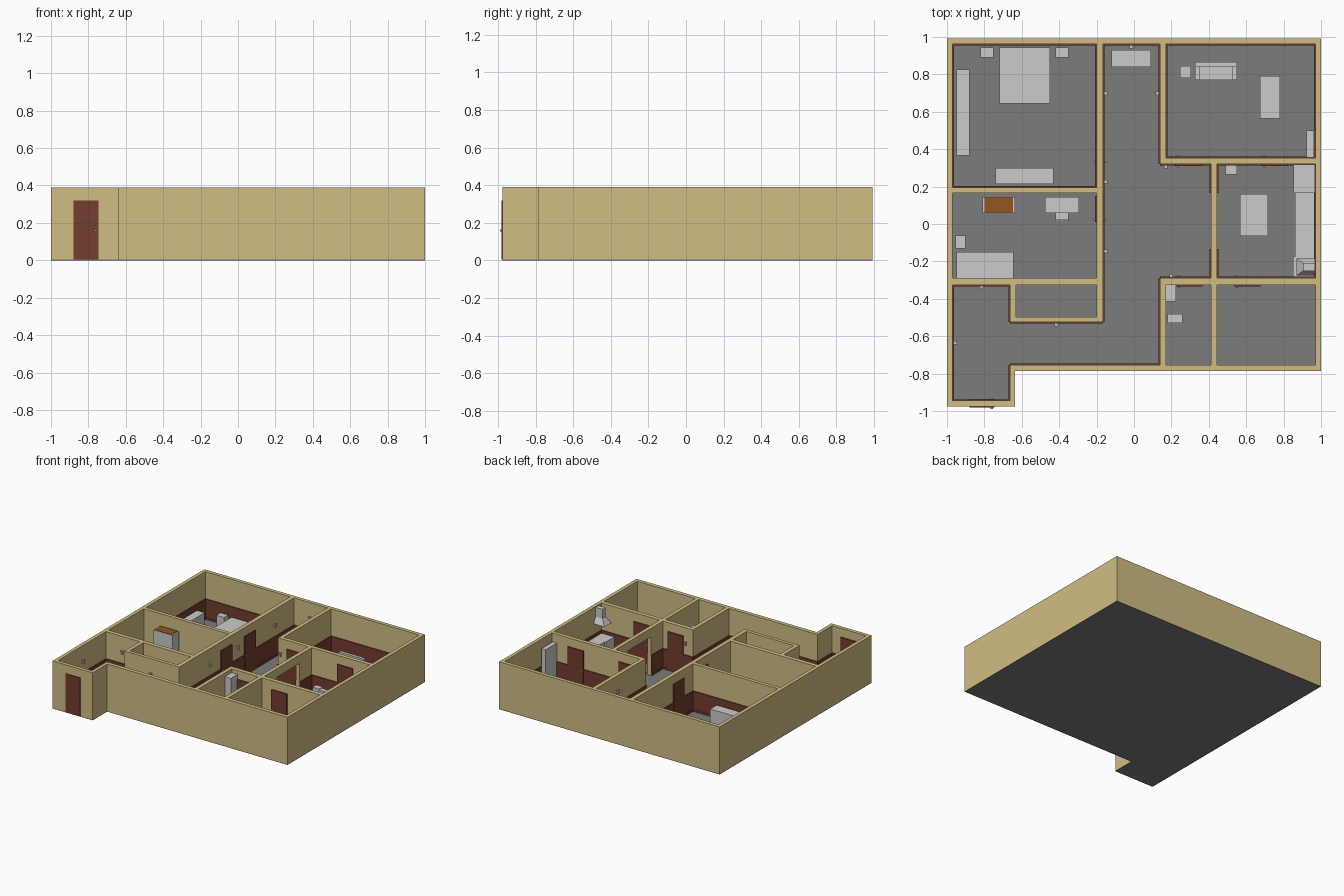
import bpy, bmesh

if "Cube" in bpy.data.objects:
    bpy.data.objects.remove(bpy.data.objects["Cube"])

H, FLOOR = 0.39, 0.004


def material(name, rgb):
    m = bpy.data.materials.new(name)
    m.diffuse_color = (*rgb, 1)
    m.use_nodes = True
    m.node_tree.nodes["Principled BSDF"].inputs["Base Color"].default_value = m.diffuse_color
    return m


TAN = material("tan_plaster", (0.64, 0.51, 0.23))
DARK = material("dark_floor", (0.2, 0.2, 0.2))
RED = material("red_wood", (0.17, 0.047, 0.03))
BROWN = material("brown_wood", (0.3, 0.09, 0.014))
BRASS = material("brass", (0.6, 0.45, 0.2))


def finish(name, bm, mat=None):
    bmesh.ops.recalc_face_normals(bm, faces=bm.faces)
    me = bpy.data.meshes.new(name)
    bm.to_mesh(me)
    bm.free()
    ob = bpy.data.objects.new(name, me)
    bpy.context.collection.objects.link(ob)
    if mat:
        me.materials.append(mat)
    return ob


def add_box(bm, x0, x1, y0, y1, z0, z1, taper=None):
    # taper: (x0, x1, y0, y1) of the top face, if different
    tx0, tx1, ty0, ty1 = taper or (x0, x1, y0, y1)
    lo = [bm.verts.new((x, y, z0)) for x, y in ((x0, y0), (x1, y0), (x1, y1), (x0, y1))]
    hi = [bm.verts.new((x, y, z1)) for x, y in ((tx0, ty0), (tx1, ty0), (tx1, ty1), (tx0, ty1))]
    bm.faces.new(lo[::-1])
    bm.faces.new(hi)
    for i in range(4):
        j = (i + 1) % 4
        bm.faces.new((lo[i], lo[j], hi[j], hi[i]))


def boxes(name, parts, mat=None):
    bm = bmesh.new()
    for p in parts:
        add_box(bm, *p)
    return finish(name, bm, mat)


def prism(name, pts, z0, z1, mat=None):
    bm = bmesh.new()
    face = bm.faces.new([bm.verts.new((x, y, z0)) for x, y in pts])
    ext = bmesh.ops.extrude_face_region(bm, geom=[face])["geom"]
    bmesh.ops.translate(bm, vec=(0, 0, z1 - z0),
                        verts=[v for v in ext if isinstance(v, bmesh.types.BMVert)])
    return finish(name, bm, mat)


def rect(x0, x1, y0, y1):
    return [(x0, y0), (x1, y0), (x1, y1), (x0, y1)]


# Floor slab and wall block, with the rooms cut out of the block
outline = [(-1, -0.975), (-0.635, -0.975), (-0.635, -0.787), (1, -0.787), (1, 0.992), (-1, 0.992)]
hall = [(0.412, 0.165), (0.412, 0.32), (0.139, 0.32), (0.139, 0.962), (-0.166, 0.962),
        (-0.166, -0.525), (-0.663, -0.525), (-0.663, -0.325), (-0.97, -0.325), (-0.97, -0.945),
        (-0.663, -0.945), (-0.663, -0.755), (0.139, -0.755), (0.139, -0.29), (0.412, -0.29),
        (0.412, -0.135)]
kitchen = [(0.444, -0.135), (0.444, -0.29), (0.97, -0.29), (0.97, 0.32), (0.444, 0.32), (0.444, 0.165)]
bedroom = rect(-0.97, -0.2, 0.195, 0.962)
living = rect(0.171, 0.97, 0.353, 0.962)
plain_rooms = [rect(-0.97, -0.2, -0.29, 0.165), rect(-0.631, -0.2, -0.497, -0.325),
               rect(0.171, 0.412, -0.755, -0.325), rect(0.444, 0.97, -0.755, -0.325)]

prism("floor", outline, 0, FLOOR, DARK)
walls = prism("walls", outline, FLOOR, H, TAN)
cutters = [prism("room_cutter", r, -0.1, 0.6) for r in [hall, kitchen, bedroom, living] + plain_rooms]
cutters.append(prism("archway_cutter", rect(0.40, 0.456, -0.135, 0.165), -0.1, 0.32))
for c in cutters:
    c.hide_render = True
    mod = walls.modifiers.new("cut", "BOOLEAN")
    mod.object, mod.operation, mod.solver = c, "DIFFERENCE", "EXACT"
dg = bpy.context.evaluated_depsgraph_get()
cut_mesh = bpy.data.meshes.new_from_object(walls.evaluated_get(dg))
walls.modifiers.clear()
walls.data = cut_mesh
cut_mesh.materials.clear()
cut_mesh.materials.append(TAN)
for p in cut_mesh.polygons:
    p.material_index = 0
for c in cutters:
    bpy.data.objects.remove(c)


# Wood panelling along the room edges (room on the left of each edge)
def panelling(name, pts, closed):
    parts = []
    for i in range(len(pts) if closed else len(pts) - 1):
        (ax, ay), (bx, by) = pts[i], pts[(i + 1) % len(pts)]
        length = abs(bx - ax) + abs(by - ay)
        nx, ny = -(by - ay) / length, (bx - ax) / length
        for t, z0, z1 in ((0.005, FLOOR, 0.16), (0.008, 0.16, 0.17), (0.008, FLOOR, 0.02)):
            xs, ys = sorted((ax, bx)), sorted((ay, by))
            parts.append((min(xs[0], xs[0] + nx * t), max(xs[1], xs[1] + nx * t),
                          min(ys[0], ys[0] + ny * t), max(ys[1], ys[1] + ny * t), z0, z1))
    boxes(name, parts, RED)


panelling("hall_panelling", hall, False)
panelling("kitchen_panelling", kitchen, False)
panelling("bedroom_panelling", bedroom, True)
panelling("living_panelling", living, True)


# Doors: slab through the wall, with a knob on each side
def door(name, axis, start, w0, w1, out=0.009):
    a, b, k = start, start + 0.14, start + 0.015
    slab = (a, b, w0 - out, w1 + out)
    knob = (k - 0.005, k + 0.005, w0 - out - 0.008, w1 + out + 0.008)
    if axis == "y":
        slab, knob = slab[2:] + slab[:2], knob[2:] + knob[:2]
    boxes(name, [(*slab, FLOOR, 0.32)], RED)
    boxes(name + "_knob", [(*knob, 0.155, 0.166)], BRASS)


door("bedroom_door", "y", 0.315, -0.2, -0.166)
door("study_door", "y", 0.01, -0.2, -0.166)
door("bathroom_door", "x", 0.225, -0.325, -0.29)
door("utility_door", "x", 0.535, -0.325, -0.29)
door("living_door", "x", 0.22, 0.32, 0.353)
door("kitchen_door", "x", 0.68, 0.32, 0.353)
boxes("front_door", [(-0.88, -0.745, -0.98, -0.936, FLOOR, 0.32)], RED)
boxes("front_door_knob", [(-0.767, -0.753, -0.99, -0.93, 0.155, 0.165)], BRASS)

# Wall lamps: arm and flared shade
for i, (x, y, dx, dy) in enumerate([
        (-0.166, 0.70, 1, 0), (0.139, 0.70, -1, 0), (-0.166, 0.225, 1, 0), (-0.166, -0.145, 1, 0),
        (0.17, 0.32, 0, -1), (0.20, -0.29, 0, 1), (-0.97, -0.635, 1, 0), (-0.815, -0.325, 0, -1),
        (-0.415, -0.525, 0, -1), (-0.015, 0.962, 0, -1)]):
    cx, cy, r, s = x + dx * 0.014, y + dy * 0.014, 0.005, 0.009
    boxes(f"wall_lamp_{i}", [
        (min(x, cx) - 0.002, max(x, cx) + 0.002, min(y, cy) - 0.002, max(y, cy) + 0.002, 0.25, 0.256),
        (cx - r, cx + r, cy - r, cy + r, 0.25, 0.28, (cx - s, cx + s, cy - s, cy + s))])

# Solid furniture: x0, x1, y0, y1, height
for name, (x0, x1, y0, y1, h) in {
        "double_bed": (-0.72, -0.45, 0.645, 0.945, 0.09),
        "nightstand_left": (-0.82, -0.75, 0.89, 0.945, 0.1),
        "nightstand_right": (-0.42, -0.35, 0.89, 0.945, 0.1),
        "long_dresser": (-0.95, -0.88, 0.365, 0.825, 0.13),
        "bedroom_dresser": (-0.74, -0.43, 0.215, 0.30, 0.12),
        "bookcase": (-0.81, -0.635, 0.06, 0.145, 0.3),
        "single_bed": (-0.95, -0.645, -0.29, -0.15, 0.09),
        "study_nightstand": (-0.955, -0.9, -0.13, -0.062, 0.09),
        "hall_cabinet": (-0.12, 0.09, 0.84, 0.93, 0.13),
        "side_table": (0.245, 0.305, 0.78, 0.845, 0.08),
        "tall_shelf": (0.922, 0.962, 0.355, 0.50, 0.32),
        "kitchen_stool": (0.49, 0.55, 0.265, 0.312, 0.1),
        "fridge": (0.853, 0.967, 0.165, 0.318, 0.27),
        "counter": (0.86, 0.967, -0.175, 0.165, 0.145),
        "stove": (0.85, 0.967, -0.288, -0.175, 0.145),
        "bathroom_cabinet": (0.171, 0.225, -0.415, -0.327, 0.36),
        "toilet": (0.178, 0.258, -0.53, -0.48, 0.07)}.items():
    boxes(name, [(x0, x1, y0, y1, FLOOR, h)])
boxes("bookcase_top", [(-0.80, -0.648, 0.062, 0.143, 0.29, 0.303)], BROWN)

# Cooker hood
boxes("cooker_hood", [(0.87, 0.967, -0.275, -0.185, 0.26, 0.31, (0.905, 0.967, -0.25, -0.21)),
                      (0.905, 0.967, -0.25, -0.21, 0.31, 0.385)])


# Tables with four legs
def table(name, x0, x1, y0, y1, h, t=0.012):
    parts = [(x0, x1, y0, y1, h - t, h)]
    parts += [(x, x + t, y, y + t, FLOOR, h - t) for x in (x0, x1 - t) for y in (y0, y1 - t)]
    boxes(name, parts)


table("desk", -0.475, -0.295, 0.06, 0.145, 0.115)
table("coffee_table", 0.675, 0.78, 0.565, 0.79, 0.07)
table("kitchen_table", 0.567, 0.717, -0.065, 0.16, 0.115)
table("desk_chair_seat", -0.42, -0.35, 0.015, 0.075, 0.07)
boxes("desk_chair_back", [(-0.42, -0.35, 0.015, 0.023, 0.07, 0.135)])

# Sofa: seat, back and two arms
boxes("sofa", [(0.35, 0.525, 0.77, 0.84, FLOOR, 0.06), (0.325, 0.55, 0.84, 0.865, FLOOR, 0.125),
               (0.325, 0.35, 0.77, 0.84, FLOOR, 0.09), (0.525, 0.55, 0.77, 0.84, FLOOR, 0.09)])
